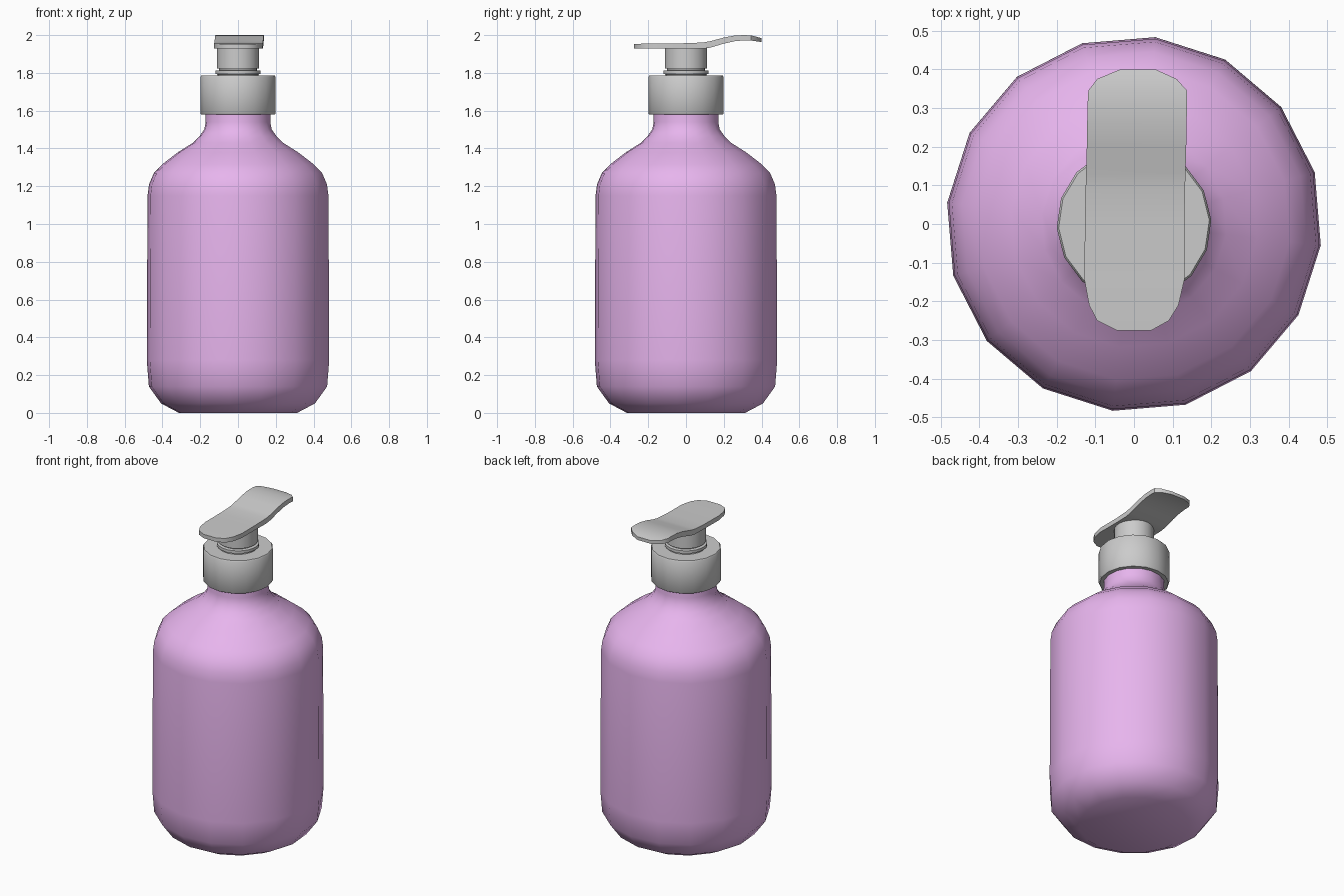
import bpy, bmesh
from math import radians, cos, sin, pi

if "Cube" in bpy.data.objects:
    bpy.data.objects.remove(bpy.data.objects["Cube"])


def finish(name, bm, angle, mat=None):
    bmesh.ops.recalc_face_normals(bm, faces=bm.faces)
    mesh = bpy.data.meshes.new(name)
    bm.to_mesh(mesh)
    bm.free()
    obj = bpy.data.objects.new(name, mesh)
    bpy.context.collection.objects.link(obj)
    if mat:
        mesh.materials.append(mat)
    bpy.ops.object.select_all(action='DESELECT')
    obj.select_set(True)
    bpy.context.view_layer.objects.active = obj
    bpy.ops.object.shade_smooth_by_angle(angle=radians(angle))
    return obj


def lathe(name, profile, sides, offset, angle=40, mat=None):
    """Revolve (radius, z) pairs and close both ends."""
    bm = bmesh.new()
    rings = []
    for r, z in profile:
        rings.append([bm.verts.new((r * cos(radians(offset) + 2 * pi * i / sides),
                                    r * sin(radians(offset) + 2 * pi * i / sides), z))
                      for i in range(sides)])
    for a, b in zip(rings, rings[1:]):
        for i in range(sides):
            j = (i + 1) % sides
            bm.faces.new((a[i], a[j], b[j], b[i]))
    bm.faces.new(rings[0])
    bm.faces.new(rings[-1])
    return finish(name, bm, angle, mat)


pink = bpy.data.materials.new("pink_plastic")
pink.diffuse_color = (0.80, 0.46, 0.85, 1)
pink.use_nodes = True
pink.node_tree.nodes["Principled BSDF"].inputs["Base Color"].default_value = pink.diffuse_color

# Bottle body with rounded base, shoulder and neck
lathe("bottle", [(0.315, 0), (0.41, 0.05), (0.475, 0.14), (0.486, 0.28),
                 (0.482, 1.15), (0.474, 1.21), (0.448, 1.27), (0.405, 1.315),
                 (0.32, 1.38), (0.24, 1.43), (0.205, 1.465), (0.18, 1.50),
                 (0.172, 1.54), (0.172, 1.62)], 16, 16, 45, pink)

# Screw collar
lathe("collar", [(0.195, 1.58), (0.2, 1.587), (0.2, 1.778), (0.195, 1.785)],
      16, 3, 50)

# Pump ring and stem
lathe("pump_ring", [(0.11, 1.78), (0.11, 1.792), (0.12, 1.795), (0.12, 1.812),
                    (0.10, 1.814), (0.10, 1.825)], 24, 3, 35)
lathe("pump_stem", [(0.112, 1.822), (0.112, 1.94)], 24, 3)

# Press lever: (y, left x, right x, bottom z, top z) from back of grip to spout tip
stations = [(-0.275, -0.045, 0.045, 1.929, 1.953), (-0.25, -0.095, 0.09, 1.928, 1.954),
            (-0.21, -0.116, 0.115, 1.928, 1.955), (-0.145, -0.128, 0.13, 1.928, 1.956),
            (0.0, -0.127, 0.13, 1.928, 1.957), (0.09, -0.125, 0.132, 1.928, 1.961),
            (0.13, -0.124, 0.133, 1.934, 1.968), (0.20, -0.122, 0.135, 1.955, 1.987),
            (0.26, -0.121, 0.136, 1.968, 1.998), (0.31, -0.120, 0.137, 1.972, 2.0),
            (0.345, -0.118, 0.137, 1.971, 1.998), (0.375, -0.095, 0.11, 1.967, 1.991),
            (0.40, -0.035, 0.055, 1.963, 1.983)]
bm = bmesh.new()
rows = [[bm.verts.new(p) for p in ((l, y, b), (r, y, b), (r, y, t), (l, y, t))]
        for y, l, r, b, t in stations]
for a, b in zip(rows, rows[1:]):
    for i in range(4):
        j = (i + 1) % 4
        bm.faces.new((a[i], a[j], b[j], b[i]))
bm.faces.new(rows[0])
bm.faces.new(rows[-1])
finish("press_lever", bm, 40)
